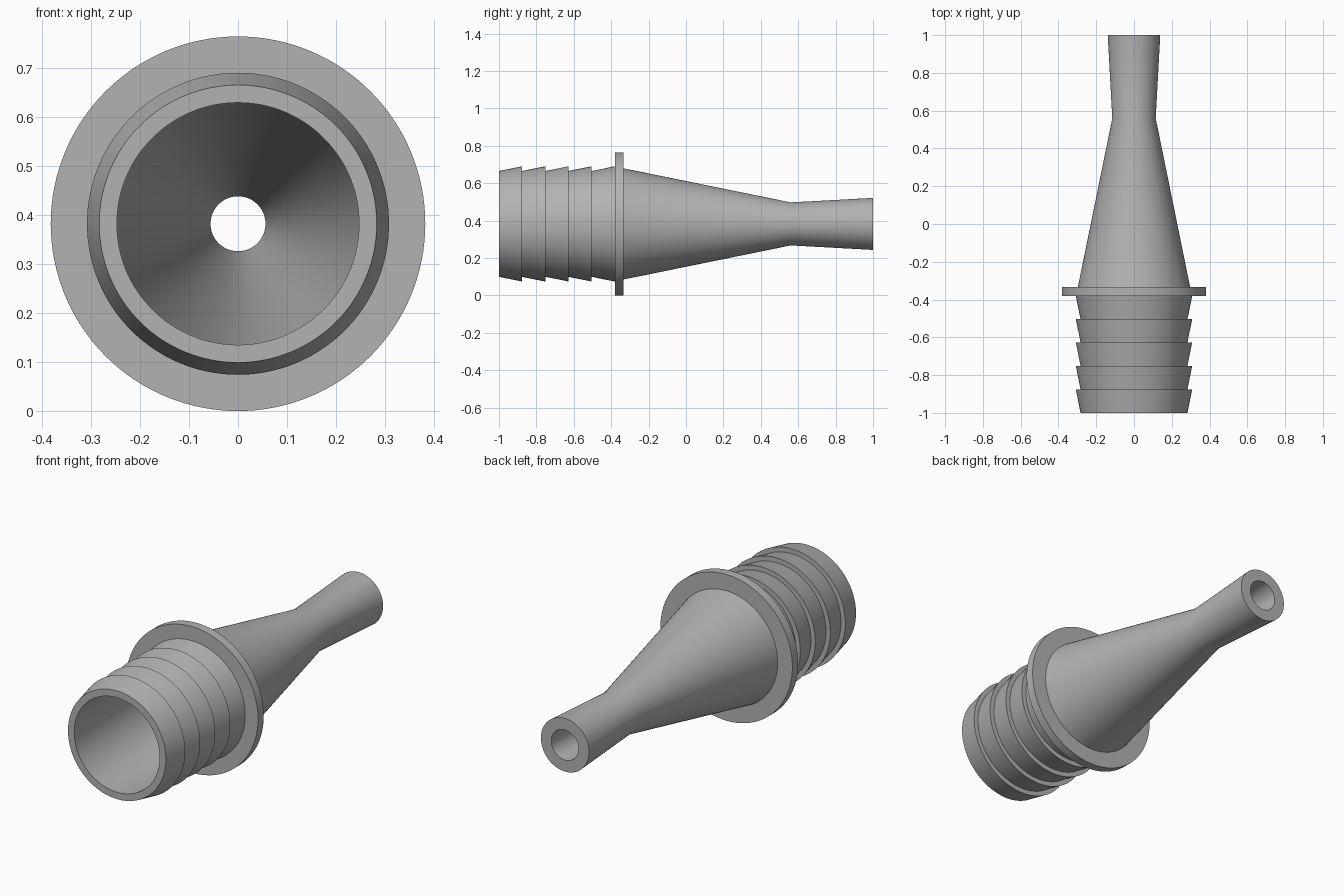
import bpy, bmesh, math

if "Cube" in bpy.data.objects:
    bpy.data.objects.remove(bpy.data.objects["Cube"])

SEGMENTS = 128
AXIS_Z = 0.382

grey = bpy.data.materials.new("plain grey")
grey.diffuse_color = (0.45, 0.45, 0.45, 1)
grey.use_nodes = True
grey.node_tree.nodes["Principled BSDF"].inputs["Base Color"].default_value = grey.diffuse_color

# Barbed hose end: five ramps, each (y, radius)
FLANGE_FRONT, FLANGE_BACK = -0.38, -0.333
pitch = (FLANGE_FRONT + 1) / 5
profile = []
for i in range(5):
    profile += [(-1 + i * pitch, 0.283), (-1 + (i + 1) * pitch, 0.308)]

# Stop flange
profile += [(FLANGE_FRONT, 0.382), (FLANGE_BACK, 0.382)]
# Tapered body, waist and flared outlet
profile += [(FLANGE_BACK, 0.297), (0.56, 0.115), (1.0, 0.139)]
# Bore, from the outlet back to the hose end
profile += [(1.0, 0.079), (0.56, 0.056), (FLANGE_BACK, 0.247), (-1.0, 0.247)]


def lathe(name, points, material):
    """Revolve a closed (y, radius) profile around the y axis."""
    bm = bmesh.new()
    rings = []
    for y, r in points:
        ring = []
        for s in range(SEGMENTS):
            a = 2 * math.pi * s / SEGMENTS
            ring.append(bm.verts.new((r * math.cos(a), y, r * math.sin(a))))
        rings.append(ring)
    for k, ring in enumerate(rings):
        nxt = rings[(k + 1) % len(rings)]
        for s in range(SEGMENTS):
            t = (s + 1) % SEGMENTS
            bm.faces.new((ring[s], ring[t], nxt[t], nxt[s]))
    bmesh.ops.recalc_face_normals(bm, faces=bm.faces)
    mesh = bpy.data.meshes.new(name)
    bm.to_mesh(mesh)
    bm.free()
    mesh.materials.append(material)
    obj = bpy.data.objects.new(name, mesh)
    bpy.context.collection.objects.link(obj)
    bpy.context.view_layer.objects.active = obj
    obj.select_set(True)
    bpy.ops.object.shade_smooth_by_angle(angle=math.radians(30))
    return obj


adapter = lathe("hose_adapter", profile, grey)
adapter.location.z = AXIS_Z
